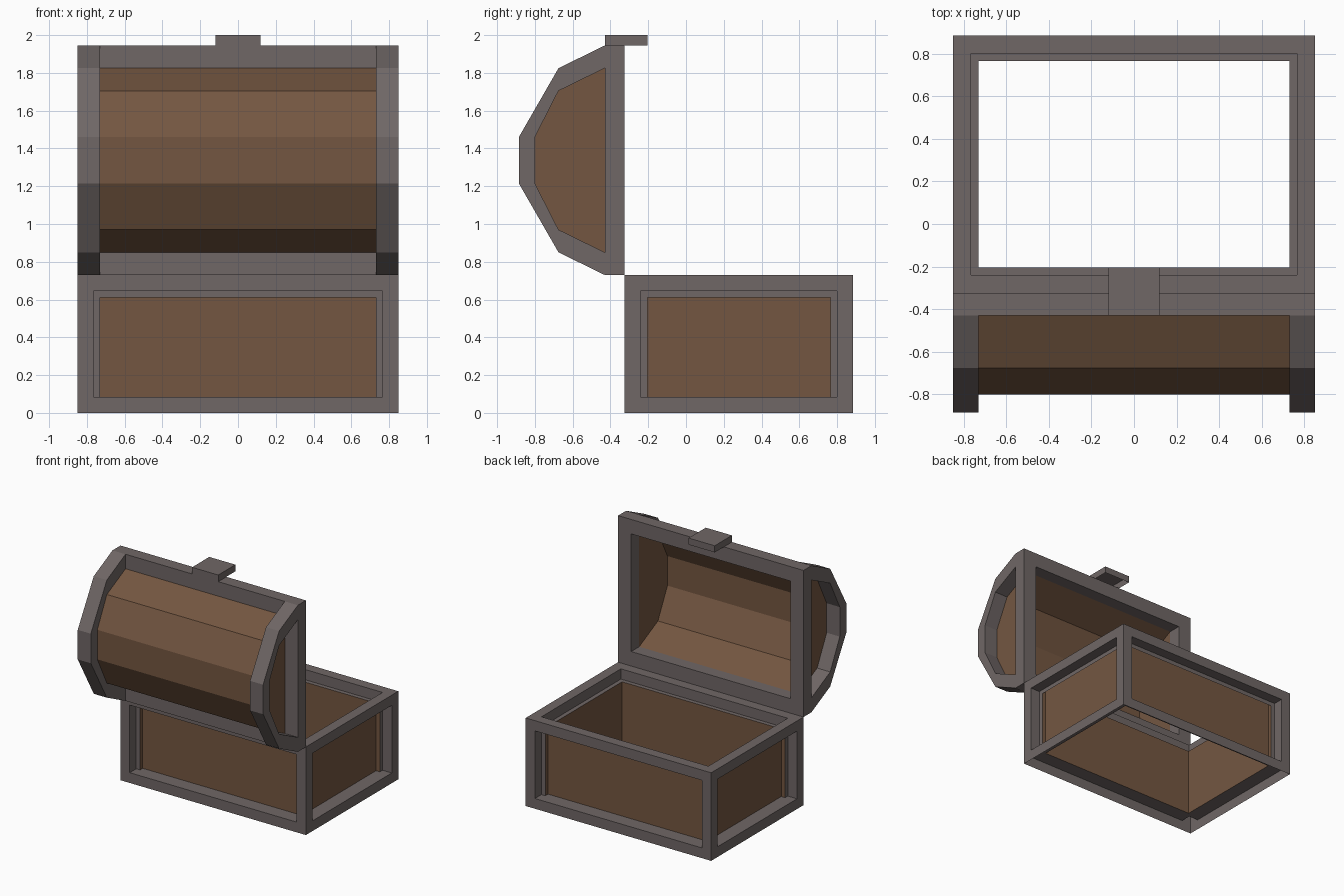
import bpy, bmesh
from mathutils import Vector

if "Cube" in bpy.data.objects:
    bpy.data.objects.remove(bpy.data.objects["Cube"])


def material(name, color):
    m = bpy.data.materials.new(name)
    m.diffuse_color = (*color, 1)
    m.use_nodes = True
    m.node_tree.nodes["Principled BSDF"].inputs["Base Color"].default_value = m.diffuse_color
    return m


IRON = material("grey_iron", (0.16, 0.135, 0.132))
WOOD = material("brown_wood", (0.174, 0.094, 0.053))

W, B = 0.85, 0.12            # half width, trim width
HINGE, BACK = -0.325, 0.885  # depth limits of the base
LOW, HIGH = 0.73, 1.945      # bottom and top of the open lid
LIP = -0.43                  # front of the lid rim


def finish(name, bm, mats):
    me = bpy.data.meshes.new(name)
    bm.to_mesh(me)
    bm.free()
    for m in mats:
        me.materials.append(m)
    ob = bpy.data.objects.new(name, me)
    bpy.context.collection.objects.link(ob)
    return ob


def open_box(lo, hi):
    """Box without its bottom face."""
    bm = bmesh.new()
    bmesh.ops.create_cube(bm, size=1)
    lo, hi = Vector(lo), Vector(hi)
    for v in bm.verts:
        v.co = [(a + b) / 2 + c * (b - a) for a, b, c in zip(lo, hi, v.co)]
    bm.normal_update()
    bottom = [f for f in bm.faces if f.normal.z < -0.9]
    bmesh.ops.delete(bm, geom=bottom, context='FACES')
    return bm


def loft(bm, loops, closed):
    """Faces between successive loops of points."""
    rows = [[bm.verts.new(p) for p in loop] for loop in loops]
    n = len(rows[0])
    for a, b in zip(rows, rows[1:]):
        for i in range(n if closed else n - 1):
            j = (i + 1) % n
            bm.faces.new((a[i], a[j], b[j], b[i]))
    return rows


def clean(bm):
    bmesh.ops.remove_doubles(bm, verts=bm.verts, dist=1e-5)
    bmesh.ops.recalc_face_normals(bm, faces=bm.faces)


# Base: hollow trim shell with sunken wooden panels, open top and bottom
bm = open_box((-W, HINGE, 0), (W, BACK, LOW))
panels = list(bm.faces)
bmesh.ops.inset_individual(bm, faces=panels, thickness=B, depth=0)
bm.normal_update()
bmesh.ops.inset_individual(bm, faces=panels, thickness=0, depth=-B)
bm.normal_update()
for f in panels:
    f.material_index = 1
mouth = [f for f in panels if f.normal.z > 0.9]
bmesh.ops.delete(bm, geom=mouth, context='FACES')
finish("chest_base", bm, [IRON, WOOD])


# Lid rim: rectangular frame standing on the hinge edge
def rect(y, t):
    x, a, b = W - t, LOW + t, HIGH - t
    return [(-x, y, a), (x, y, a), (x, y, b), (-x, y, b)]


bm = bmesh.new()
loft(bm, [rect(LIP, 0), rect(HINGE, 0), rect(HINGE, B), rect(LIP, B), rect(LIP, 0)], True)
clean(bm)
finish("lid_rim", bm, [IRON])


# Half profiles (y, z) of the arch, mirrored about the lid's middle height
def arch(half):
    return half + [(y, LOW + HIGH - z) for y, z in reversed(half)]


outer = arch([(LIP, LOW), (-0.675, 0.85), (-0.885, 1.215)])
inner = arch([(LIP, LOW + B), (-0.675, 0.97), (-0.80, 1.215)])


def at(x, prof):
    return [(x, y, z) for y, z in prof]


# Lid end bands
for side, s in (("left", -1), ("right", 1)):
    a, b = s * W, s * (W - B)
    bm = bmesh.new()
    loft(bm, [at(a, outer), at(b, outer), at(b, inner), at(a, inner), at(a, outer)], False)
    clean(bm)
    finish("lid_band_" + side, bm, [IRON])

# Wooden lid barrel with its end panels, open toward the rim
bm = bmesh.new()
for row in loft(bm, [at(B - W, inner), at(W - B, inner)], False):
    bm.faces.new(row)
clean(bm)
if sum(f.normal.y * f.calc_area() for f in bm.faces) > 0:
    bmesh.ops.reverse_faces(bm, faces=bm.faces)
finish("lid_barrel", bm, [WOOD])

# Latch: open-bottomed plate on the lid's upper edge
finish("latch", open_box((-B, LIP, HIGH), (B, HINGE + B, 2.0)), [IRON])
